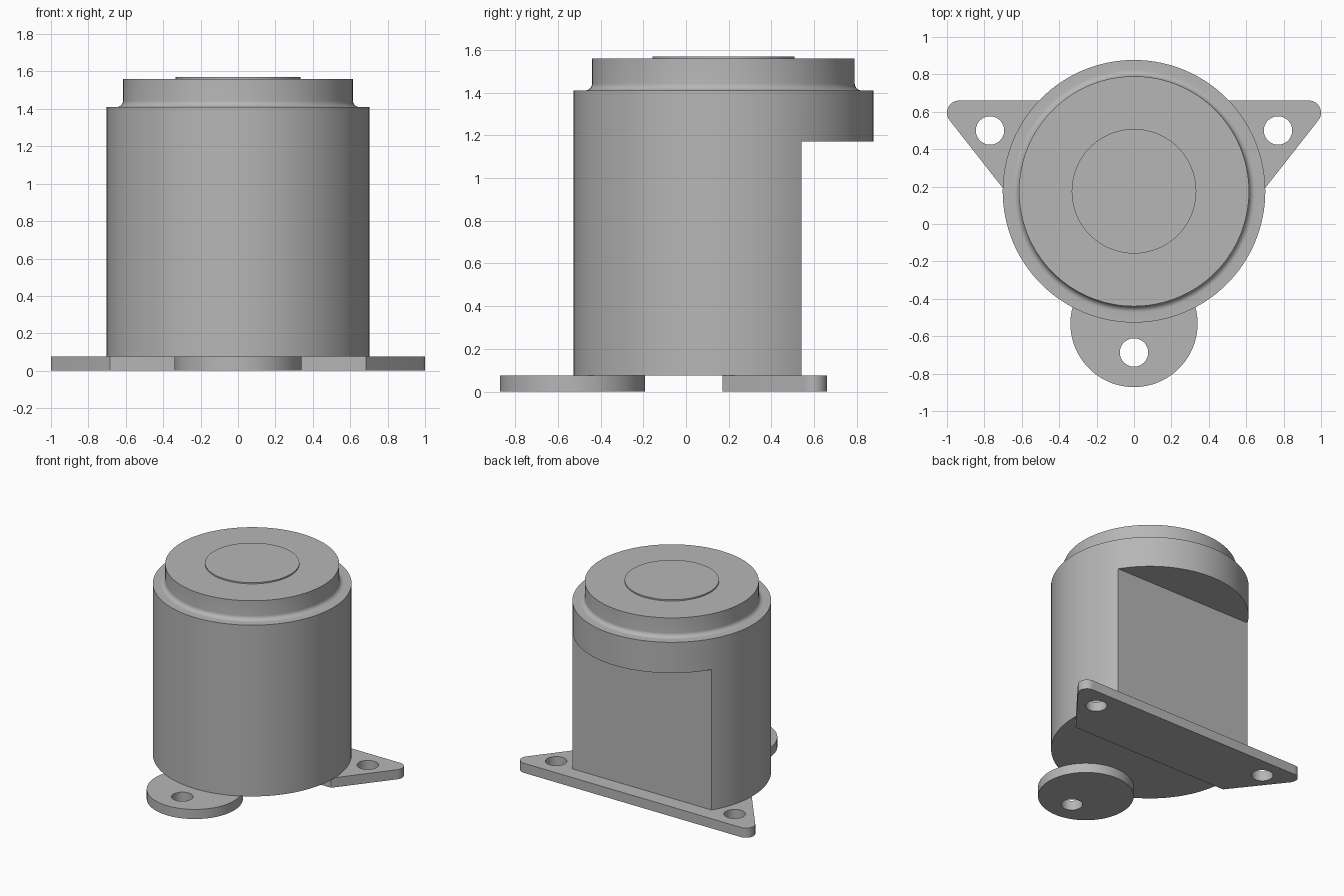
import bpy, bmesh, math

cube = bpy.data.objects.get("Cube")
if cube:
    bpy.data.objects.remove(cube, do_unlink=True)

GREY = (0.47, 0.47, 0.47, 1)
grey = bpy.data.materials.new("plain_grey")
grey.use_nodes = True
grey.diffuse_color = GREY
grey.node_tree.nodes["Principled BSDF"].inputs["Base Color"].default_value = GREY

BODY_Y = 0.175
PLATE_H = 0.075
SEGMENTS = 128


def arc(cx, cy, r, start, end, steps):
    """Points on a circular arc, angles in degrees."""
    angles = [math.radians(start + (end - start) * i / steps) for i in range(steps + 1)]
    return [(cx + r * math.cos(a), cy + r * math.sin(a)) for a in angles]


def circle(cx, cy, r, steps=SEGMENTS):
    return arc(cx, cy, r, 0, 360, steps)[:-1]


def finish(name, bm):
    bmesh.ops.recalc_face_normals(bm, faces=bm.faces[:])
    mesh = bpy.data.meshes.new(name)
    bm.to_mesh(mesh)
    bm.free()
    mesh.materials.append(grey)
    ob = bpy.data.objects.new(name, mesh)
    bpy.context.collection.objects.link(ob)
    return ob


def prism(name, outline, z0, z1):
    """Extrude a flat outline from z0 up to z1."""
    bm = bmesh.new()
    face = bm.faces.new([bm.verts.new((x, y, z0)) for x, y in outline])
    moved = bmesh.ops.extrude_face_region(bm, geom=[face])["geom"]
    top = [v for v in moved if isinstance(v, bmesh.types.BMVert)]
    bmesh.ops.translate(bm, verts=top, vec=(0, 0, z1 - z0))
    return finish(name, bm)


def turned(name, profile, cy):
    """Solid of revolution from (radius, z) points, closed by flat caps."""
    bm = bmesh.new()
    rings = [[bm.verts.new((x, y, z)) for x, y in circle(0, cy, r)] for r, z in profile]
    for low, high in zip(rings, rings[1:]):
        for i in range(SEGMENTS):
            j = (i + 1) % SEGMENTS
            bm.faces.new((low[i], low[j], high[j], high[i]))
    bm.faces.new(rings[0])
    bm.faces.new(rings[-1])
    return finish(name, bm)


def activate(ob):
    bpy.ops.object.select_all(action="DESELECT")
    ob.select_set(True)
    bpy.context.view_layer.objects.active = ob


def cut(ob, cutter):
    mod = ob.modifiers.new("cut", "BOOLEAN")
    mod.operation = "DIFFERENCE"
    mod.solver = "EXACT"
    mod.object = cutter
    activate(ob)
    bpy.ops.object.modifier_apply(modifier=mod.name)
    bpy.data.objects.remove(cutter, do_unlink=True)


def drill(ob, x, y):
    cut(ob, prism("hole_cutter", circle(x, y, 0.076, 48), -0.1, 0.2))


# Main body: cylinder, shoulder, concave fillet and narrower neck
fillet = arc(0.648, 1.443, 0.033, 270, 180, 8)
body = turned("body", [(0.702, PLATE_H), (0.702, 1.41)] + fillet + [(0.615, 1.56)], BODY_Y)

# Flat back, leaving an overhanging rim at the top
cut(body, prism("flat_cutter", [(-1, 0.54), (1, 0.54), (1, 1.2), (-1, 1.2)], -0.2, 1.17))

# Thin raised disc on top
top_disc = turned("top_disc", [(0.333, 1.555), (0.333, 1.57)], BODY_Y)

# Round front foot
front_foot = prism("front_foot", circle(0, -0.532, 0.34), 0, PLATE_H)
drill(front_foot, 0, -0.687)

# Tapered back foot with rounded outer corners
right_half = [(0.684, 0.17)] + arc(0.935, 0.595, 0.065, -38, 90, 12)
left_half = [(-x, y) for x, y in reversed(right_half)]
back_foot = prism("back_foot", right_half + left_half, 0, PLATE_H)
for side in (-1, 1):
    drill(back_foot, side * 0.77, 0.5)

for part in (body, top_disc, front_foot, back_foot):
    activate(part)
    bpy.ops.object.shade_smooth_by_angle(angle=math.radians(30))
